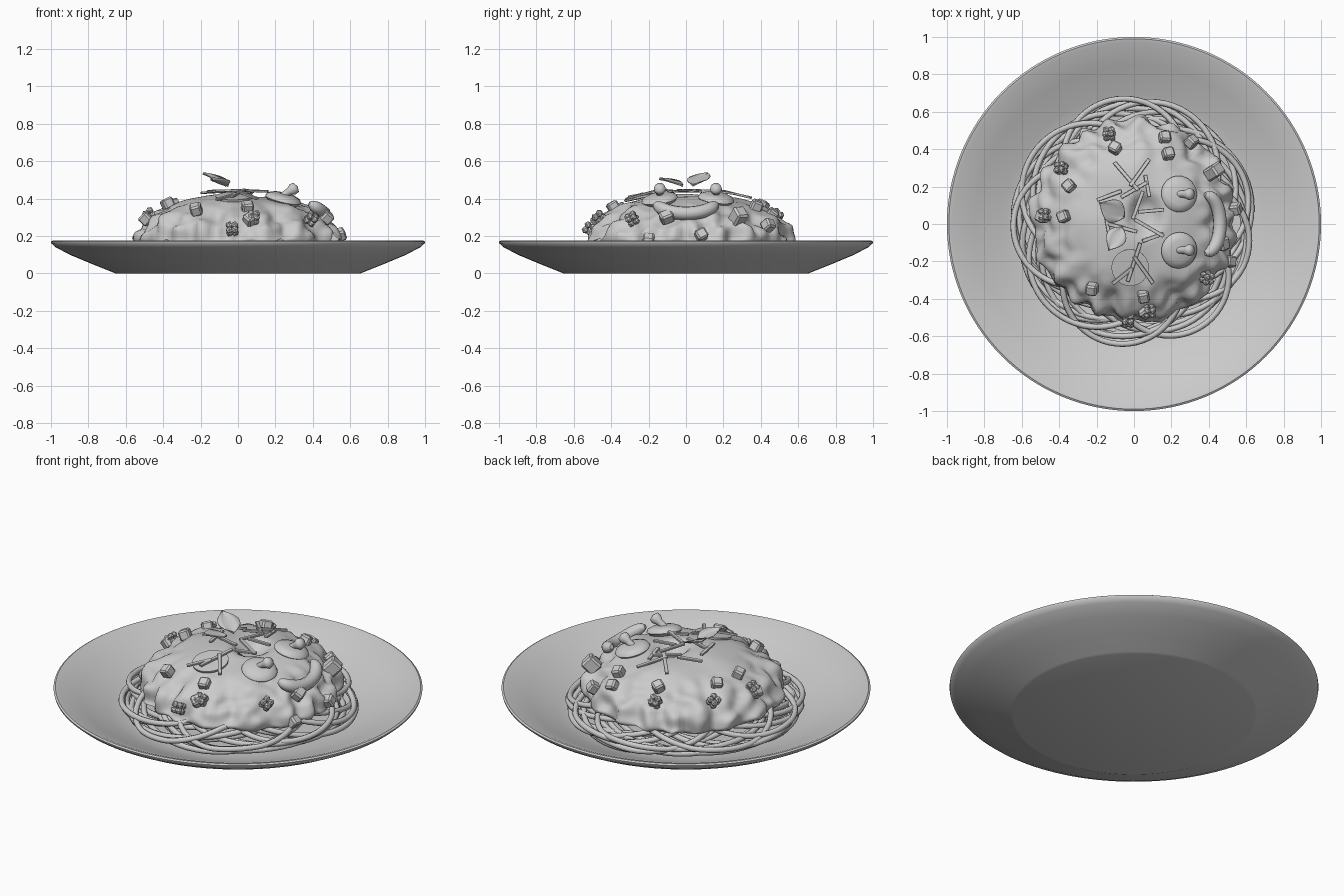
import bpy, bmesh, math, random
from mathutils import Vector, Matrix, noise

random.seed(4)
TAU = math.tau
if "Cube" in bpy.data.objects:
    bpy.data.objects.remove(bpy.data.objects["Cube"])

grey = bpy.data.materials.new("light_grey")
grey.use_nodes = True
grey.diffuse_color = (0.6, 0.6, 0.6, 1)
bsdf = next(n for n in grey.node_tree.nodes if n.type == "BSDF_PRINCIPLED")
bsdf.inputs["Base Color"].default_value = grey.diffuse_color


def add_object(name, data):
    obj = bpy.data.objects.new(name, data)
    bpy.context.collection.objects.link(obj)
    data.materials.append(grey)
    return obj


def finish(name, bm, angle=40, matrix=None):
    bmesh.ops.recalc_face_normals(bm, faces=bm.faces)
    mesh = bpy.data.meshes.new(name)
    bm.to_mesh(mesh)
    bm.free()
    obj = add_object(name, mesh)
    if matrix:
        mesh.transform(matrix)
    if angle:
        bpy.ops.object.select_all(action="DESELECT")
        obj.select_set(True)
        bpy.context.view_layer.objects.active = obj
        bpy.ops.object.shade_smooth_by_angle(angle=math.radians(angle))
    return obj


def revolve(name, profile, steps=96, shape=None, angle=40, matrix=None):
    """Closed surface from a radius/height profile whose ends lie on the axis."""
    bm = bmesh.new()
    rings = []
    for r, z in profile:
        if r == 0:
            rings.append([bm.verts.new((0, 0, z))] * steps)
            continue
        ring = []
        for i in range(steps):
            a = TAU * i / steps
            p = Vector((r * math.cos(a), r * math.sin(a), z))
            ring.append(bm.verts.new(shape(p) if shape else p))
        rings.append(ring)
    for lo, hi in zip(rings, rings[1:]):
        for i in range(steps):
            j = (i + 1) % steps
            bm.faces.new(dict.fromkeys((lo[i], lo[j], hi[j], hi[i])))
    return finish(name, bm, angle, matrix)


# Height of the sauce dome and its outward direction
DOME = 0.54


def height(x, y):
    t = min(math.hypot(x, y - 0.02) / DOME, 1)
    return 0.17 + 0.25 * (1 - t ** 2.6) ** 0.6


def seat(x, y, lift=0.0, spin=0.0):
    e = 0.01
    n = Vector((height(x - e, y) - height(x + e, y),
                height(x, y - e) - height(x, y + e), 2 * e)).normalized()
    turn = Vector((0, 0, 1)).rotation_difference(n).to_matrix().to_4x4()
    spot = Vector((x, y, height(x, y))) + n * lift
    return Matrix.Translation(spot) @ turn @ Matrix.Rotation(spin, 4, "Z")


# Plate
revolve("plate", [(0, 0), (0.655, 0), (0.67, 0.006), (0.78, 0.05), (0.9, 0.1), (0.975, 0.14),
                  (0.998, 0.16), (1, 0.17), (0.99, 0.176), (0.97, 0.172), (0.85, 0.12),
                  (0.7, 0.055), (0.62, 0.03), (0.56, 0.022), (0, 0.02)], 128)

# Noodles: off-centre loops that sink toward the plate at their outer side
noodles = bpy.data.curves.new("noodles", "CURVE")
noodles.dimensions = "3D"
noodles.bevel_depth = 0.016
noodles.bevel_resolution = 2
for layer, (count, size, reach) in enumerate([(9, 0.47, 0.61), (9, 0.42, 0.63), (9, 0.34, 0.65)]):
    for k in range(count):
        a = TAU * (k + layer / 3 + random.uniform(-0.2, 0.2)) / count
        size_k = size + random.uniform(-0.03, 0.03)
        off = reach + random.uniform(-0.02, 0.015) - size_k
        spline = noodles.splines.new("POLY")
        spline.points.add(55)
        spline.use_cyclic_u = True
        phase = random.uniform(0, TAU)
        for i, pt in enumerate(spline.points):
            b = TAU * i / 56
            x = off * math.cos(a) + size_k * math.cos(b)
            y = off * math.sin(a) + size_k * math.sin(b) + 0.01
            r = math.hypot(x, y)
            z = 0.05 + 0.025 * layer + max(0, 0.64 - r) * 0.45 + 0.014 * math.sin(2 * b + phase)
            pt.co = (x, y, min(z, 0.17), 1)
        spline.use_smooth = True
add_object("noodles", noodles)


# Sauce: dome with a lumpy hem and a shallow dip at the top
def lumpy(p):
    r = math.hypot(p.x, p.y)
    a = math.atan2(p.y, p.x)
    hem = min(max((r - 0.3) / 0.2, 0), 1)
    lump = noise.noise(p * 13) * 0.035 * hem + noise.noise(p * 5) * 0.015
    wave = 0.016 * math.sin(19 * a + 2 * math.sin(3 * a)) * hem
    grow = 1 + (lump + wave) / max(r, 0.2)
    dip = 0.06 * math.exp(-(((p.x - 0.06) / 0.08) ** 2 + ((p.y - 0.03) / 0.1) ** 2) ** 2)
    return Vector((p.x * grow, p.y * grow + 0.02, p.z + lump * 0.8 - (dip if p.z > 0.3 else 0)))


dome = [(0, 0.14), (0.4, 0.14), (0.5, 0.145), (0.535, 0.155)]
for i in range(30):
    r = DOME * math.cos(math.pi / 2 * i / 30)
    dome.append((r, height(r, 0.02)))
revolve("sauce", dome + [(0, 0.372)], 144, lumpy, 80)


# Diced chunks and minced clumps
def block(name, x, y, size, lift=0.01, spin=0.0):
    bm = bmesh.new()
    bmesh.ops.create_cube(bm, size=1)
    bmesh.ops.scale(bm, vec=size, verts=bm.verts)
    bmesh.ops.bevel(bm, geom=bm.edges[:], offset=min(size) * 0.15, segments=1, affect="EDGES")
    return finish(name, bm, 0, seat(x, y, lift, spin))


for x, y in [(-0.1, 0.4), (0.18, 0.37), (0.16, 0.45), (-0.34, 0.2), (-0.37, 0.04), (-0.22, -0.34),
             (0.05, -0.38), (0.06, -0.46), (-0.48, 0.04), (0.53, 0.08), (0.5, -0.2), (0.3, 0.43)]:
    block("diced_chunk", x, y, (0.06, 0.06, 0.06), 0.015, random.uniform(0, 1.5))
block("large_chunk", 0.41, 0.27, (0.08, 0.07, 0.09), 0.03, 0.6)
block("large_chunk", 0.46, -0.1, (0.06, 0.07, 0.06), 0.02, 0.3)

for x, y in [(-0.13, 0.47), (-0.38, 0.29), (0.38, -0.28), (-0.03, -0.5), (0.08, -0.45), (-0.46, 0.05)]:
    bm = bmesh.new()
    for i in range(8):
        corner = Vector((i & 1, i >> 1 & 1, i >> 2)) * 0.03 - Vector((0.015, 0.015, 0.015))
        spot = Matrix.Translation(corner) @ Matrix.Rotation(random.uniform(-0.4, 0.4), 4, "X")
        bmesh.ops.create_icosphere(bm, subdivisions=1, radius=0.02, matrix=spot)
    finish("minced_clump", bm, 0, seat(x, y, 0.02))

# Eyes: round caps with a small knobbed stalk
cap = [(0, -0.03), (0.08, -0.02), (0.098, 0), (0.09, 0.016), (0.06, 0.028), (0, 0.032)]
stalk = [(0, 0), (0.018, 0.004), (0.02, 0.05), (0.032, 0.075), (0.028, 0.095), (0, 0.105)]
for side in (1, -1):
    y = 0.15 * side + 0.01
    revolve("eye_cap", cap, 32, None, 60, seat(0.24, y, 0.005))
    lean = Matrix.Translation((0.23, y, 0.41)) @ Matrix.Rotation(math.radians(58), 4, "Y")
    revolve("eye_stalk", stalk, 16, None, 60, lean)

# Mouth: curved sausage resting on the front of the dome
mouth = bpy.data.curves.new("mouth", "CURVE")
mouth.dimensions = "3D"
mouth.bevel_depth = 0.036
mouth.bevel_resolution = 4
mouth.use_fill_caps = True
spline = mouth.splines.new("POLY")
spline.points.add(18)
spline.use_smooth = True
for i, pt in enumerate(spline.points):
    t = i / 9 - 1
    x = 0.46 - 0.08 * t * t
    pt.co = (x, 0.16 * math.sin(t * 1.45), height(x, 0.02) + 0.02, 1)
    pt.radius = max(0.35, (1 - abs(t) ** 6) ** 0.5)
add_object("mouth", mouth)


# Leaves: pointed, gently cupped blades
def leaf(name, spot, length, width, spin, pitch):
    bm = bmesh.new()
    rows = []
    for i in range(11):
        t = i / 10
        w = width / 2 * max(math.sin(math.pi * t ** 0.85), 0.04)
        rows.append([bm.verts.new(((t - 0.5) * length, s * w, 0.012 * s * s - 0.03 * (2 * t - 1) ** 2 * length))
                     for s in (-1, -0.5, 0, 0.5, 1)])
    for a, b in zip(rows, rows[1:]):
        for j in range(4):
            bm.faces.new((a[j], a[j + 1], b[j + 1], b[j]))
    turn = Matrix.Rotation(spin, 4, "Z") @ Matrix.Rotation(pitch, 4, "Y")
    obj = finish(name, bm, 60, Matrix.Translation(spot) @ turn)
    solid = obj.modifiers.new("thickness", "SOLIDIFY")
    solid.thickness = 0.005


leaf("upper_leaf", (-0.12, 0.075, 0.5), 0.17, 0.13, math.radians(150), -0.4)
leaf("lower_leaf", (-0.1, -0.08, 0.485), 0.15, 0.11, math.radians(240), -0.25)
revolve("round_slice", [(0, -0.008), (0.098, -0.008), (0.1, 0.004), (0, 0.008)], 32, None, 30,
        seat(-0.02, -0.23, 0.012))

# Cheese shreds: thin strips scattered over the crown
for x, y, deg, length in [(-0.04, 0.25, 130, 0.2), (0.03, 0.27, 55, 0.18), (0.0, 0.18, 30, 0.16),
                          (-0.13, 0.15, 20, 0.14), (0.07, 0.2, 100, 0.12), (0.09, 0.07, 5, 0.14),
                          (0.08, -0.02, 150, 0.18), (0.02, 0.1, 70, 0.16), (-0.14, 0.0, 100, 0.16),
                          (0.0, -0.2, 72, 0.22), (0.05, -0.24, 125, 0.18), (-0.06, -0.27, 40, 0.14),
                          (0.1, -0.07, 20, 0.12), (-0.06, -0.02, 165, 0.16)]:
    block("cheese_shred", x, y, (length, 0.02, 0.012), 0.024, math.radians(deg))
